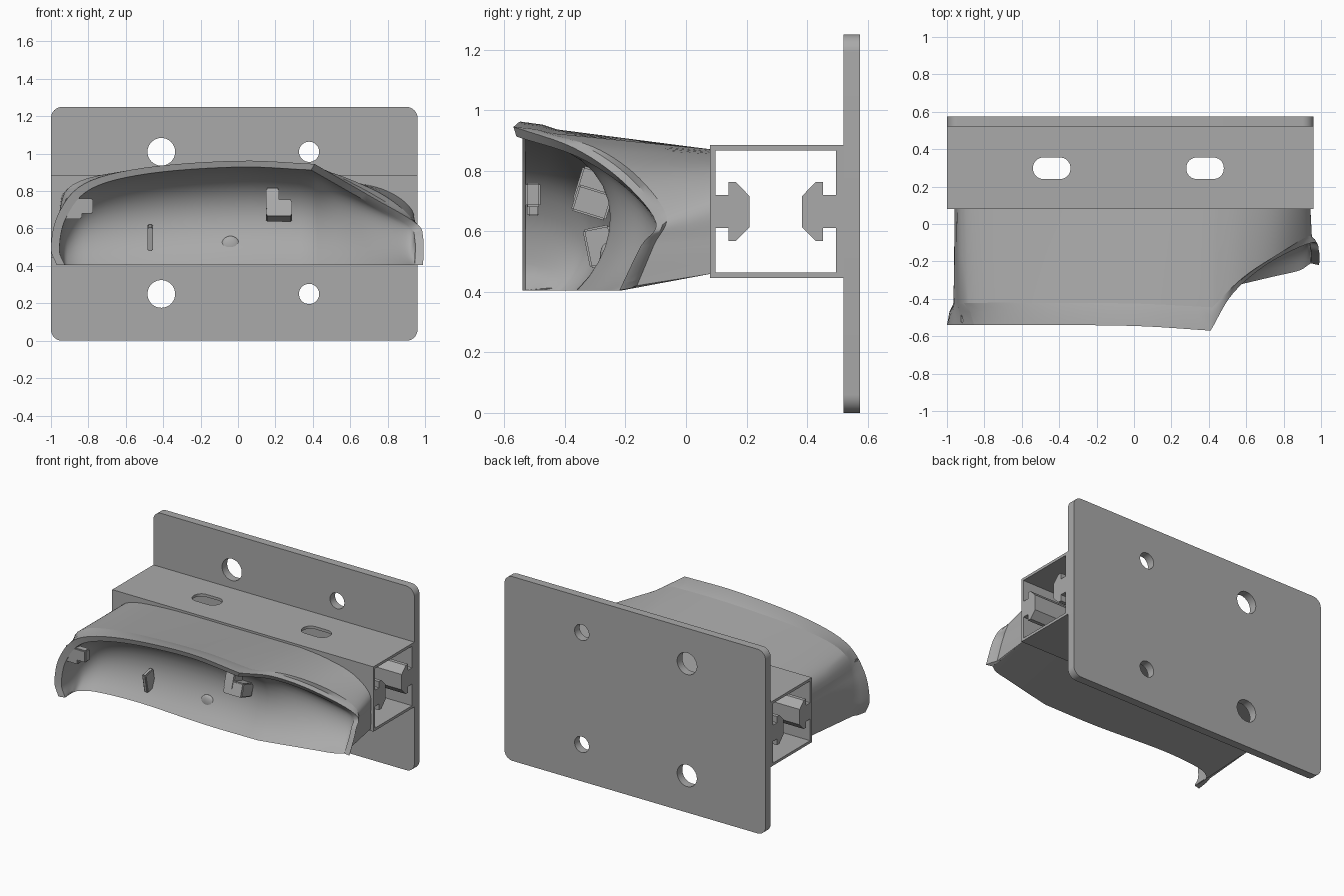
import bpy, bmesh, math
from mathutils import Matrix, Vector

cube = bpy.data.objects.get("Cube")
if cube:
    bpy.data.objects.remove(cube, do_unlink=True)

grey = bpy.data.materials.new("satin_grey")
grey.use_nodes = True
colour = (0.4, 0.4, 0.4, 1)
grey.diffuse_color = colour
grey.node_tree.nodes["Principled BSDF"].inputs["Base Color"].default_value = colour


def add_object(name, bm, angle=30):
    """Weld, turn outward, shade and link a bmesh."""
    bmesh.ops.remove_doubles(bm, verts=bm.verts, dist=0.0002)
    bmesh.ops.recalc_face_normals(bm, faces=bm.faces)
    mesh = bpy.data.meshes.new(name)
    bm.to_mesh(mesh)
    bm.free()
    mesh.materials.clear()
    mesh.materials.append(grey)
    obj = bpy.data.objects.new(name, mesh)
    bpy.context.collection.objects.link(obj)
    bpy.ops.object.select_all(action="DESELECT")
    obj.select_set(True)
    bpy.context.view_layer.objects.active = obj
    bpy.ops.object.shade_smooth_by_angle(angle=math.radians(angle))
    return obj


def slab(name, loops, thickness, matrix):
    """Extrude a flat outline (first loop) with holes (other loops)."""
    curve = bpy.data.curves.new(name, "CURVE")
    curve.dimensions = "2D"
    curve.fill_mode = "BOTH"
    curve.extrude = thickness / 2
    for loop in loops:
        spline = curve.splines.new("POLY")
        spline.points.add(len(loop) - 1)
        for point, (u, v) in zip(spline.points, loop):
            point.co = (u, v, 0, 1)
        spline.use_cyclic_u = True
    temp = bpy.data.objects.new(name + "_outline", curve)
    bpy.context.collection.objects.link(temp)
    graph = bpy.context.evaluated_depsgraph_get()
    mesh = bpy.data.meshes.new_from_object(temp.evaluated_get(graph))
    bm = bmesh.new()
    bm.from_mesh(mesh)
    bm.transform(matrix)
    bpy.data.objects.remove(temp, do_unlink=True)
    bpy.data.meshes.remove(mesh)
    return add_object(name, bm)


def rounded(cx, cy, w, h, r, steps=10):
    """Rounded rectangle; a circle or a slot when r is half a side."""
    pts = []
    for i, (sx, sy) in enumerate([(1, 1), (-1, 1), (-1, -1), (1, -1)]):
        for k in range(steps + 1):
            a = math.pi / 2 * (i + k / steps)
            p = (cx + sx * (w / 2 - r) + r * math.cos(a),
                 cy + sy * (h / 2 - r) + r * math.sin(a))
            if not pts or math.dist(p, pts[-1]) > 0.001:
                pts.append(p)
    if math.dist(pts[0], pts[-1]) < 0.001:
        pts.pop()
    return pts


# Mounting plate with four bolt holes
upright = Matrix.Rotation(math.pi / 2, 4, "X")
holes = [rounded(x, z, 2 * r, 2 * r, r)
         for x, r in ((-0.41, 0.074), (0.38, 0.054)) for z in (0.25, 1.01)]
slab("mounting_plate", [rounded(-0.02, 0.625, 1.96, 1.25, 0.06)] + holes,
     0.055, Matrix.Translation((0, 0.5475, 0)) @ upright)

# Box beam: slotted top and bottom walls
slots = [rounded(x, 0.298, 0.2, 0.115, 0.055) for x in (-0.44, 0.38)]
for name, z in (("beam_bottom_wall", 0.454), ("beam_top_wall", 0.876)):
    slab(name, [[(-1, 0.08), (0.96, 0.08), (0.96, 0.52), (-1, 0.52)]] + slots,
         0.018, Matrix.Translation((0, 0, z)))

# Box beam: front and rear walls, each with a T-shaped inner rail
half = [(0.08, 0.22), (0.098, 0.22), (0.098, 0.055), (0.14, 0.055),
        (0.14, 0.097), (0.165, 0.097), (0.209, 0.052)]
rail = [(y, 0.665 - z) for y, z in half] + [(y, 0.665 + z) for y, z in reversed(half)]
along_x = Matrix(((0, 0, 1, -0.02), (1, 0, 0, 0), (0, 1, 0, 0), (0, 0, 0, 1)))
slab("beam_front_wall", [rail], 1.96, along_x)
slab("beam_rear_wall", [[(0.593 - y if y > 0.09 else 0.52, z) for y, z in rail]],
     1.96, along_x)

# Scoop stations: rim x y z, beam-end x z, floor edge x y, cavity depth y
BASE = 0.405
stations = [
    (-0.97, -0.54, BASE, -0.955, 0.46, -0.926, -0.53, -0.53),
    (-1, -0.54, 0.5, -0.955, 0.55, -0.93, -0.46, -0.42),
    (-0.96, -0.54, 0.68, -0.955, 0.68, -0.91, -0.4, -0.3),
    (-0.82, -0.54, 0.84, -0.9, 0.82, -0.8, -0.35, -0.22),
    (-0.5, -0.54, 0.925, -0.6, 0.865, -0.5, -0.33, -0.18),
    (0, -0.545, 0.962, 0, 0.87, 0, -0.36, -0.18),
    (0.41, -0.57, 0.945, 0.42, 0.87, 0.4, -0.36, -0.19),
    (0.53, -0.37, 0.875, 0.6, 0.85, 0.58, -0.32, -0.15),
    (0.72, -0.21, 0.765, 0.8, 0.8, 0.75, -0.28, -0.1),
    (0.95, -0.1, 0.63, 0.93, 0.7, 0.88, -0.25, -0.08),
    (0.99, -0.15, 0.55, 0.94, 0.57, 0.93, -0.22, -0.13),
    (0.99, -0.22, BASE, 0.94, 0.46, 0.945, -0.21, -0.21),
]


def smooth_rows(rows, steps=6):
    """Catmull-Rom through the rows, ends included."""
    rows = [Vector(r) for r in rows]
    ext = [rows[0] * 2 - rows[1]] + rows + [rows[-1] * 2 - rows[-2]]
    out = []
    for a, b, c, d in zip(ext, ext[1:], ext[2:], ext[3:]):
        for k in range(steps):
            t = k / steps
            out.append(b + (c - a) * (t / 2) + (a * 2 - b * 5 + c * 4 - d) * (t * t / 2)
                       + (b * 3 - a - c * 3 + d) * (t ** 3 / 2))
    return out + [rows[-1]]


def column(s):
    """One closed section: beam end, outer skin, rim, cavity, floor."""
    rim = Vector(s[:3])
    end = Vector((s[3], 0.085, s[4]))
    inner = Vector((rim.x * 0.955, rim.y + 0.01, BASE + (rim.z - BASE) * 0.94))
    floor = Vector((s[5], s[6], BASE))
    neck = Vector((rim.x + (end.x - rim.x) * 0.8, rim.y + (end.y - rim.y) * 0.19,
                   rim.z + (end.z - rim.z) * 0.28))
    flare = rim.lerp(neck, 0.5) + (rim - neck) * 0.12
    flare.y = rim.y + (neck.y - rim.y) * 0.6
    low = floor.lerp(inner, 0.33)
    high = floor.lerp(inner, 0.9)
    low.y = high.y = s[7]
    pts = [end, end.lerp(neck, 0.5), neck, flare, rim]
    n = 12
    for k in range(n + 1):
        t = k / n
        u = 1 - t
        pts.append(inner * u ** 3 + high * (3 * u * u * t) + low * (3 * u * t * t) + floor * t ** 3)
    pts.append(Vector((s[3], 0.085, 0.46)))
    return pts


# Scoop body lofted from sections, with a crease at the front corner
rows = smooth_rows(stations[:7]) + smooth_rows(stations[6:])[1:]
bm = bmesh.new()
grid = [[bm.verts.new(p) for p in column(r)] for r in rows]
for a, b in zip(grid, grid[1:]):
    for i in range(len(a) - 1):
        bm.faces.new((a[i], a[i + 1], b[i + 1], b[i]))
for end in (grid[0], grid[-1]):
    bm.faces.new(end[:6] + end[-1:])
add_object("scoop_body", bm, 35)


def block(name, size, centre, tilt=0):
    bm = bmesh.new()
    bmesh.ops.create_cube(bm, size=1, matrix=Matrix.Translation(centre)
                          @ Matrix.Rotation(tilt, 4, "X") @ Matrix.Diagonal((*size, 1)))
    bmesh.ops.bevel(bm, geom=bm.edges[:], offset=0.006, segments=2, affect="EDGES")
    return add_object(name, bm)


# Clips inside the scoop
block("centre_clip_foot", (0.14, 0.12, 0.09), (0.22, -0.31, 0.695), -0.3)
block("centre_clip_stem", (0.07, 0.1, 0.12), (0.185, -0.31, 0.745), -0.3)
block("small_clip", (0.03, 0.09, 0.13), (-0.47, -0.285, 0.55), 0.2)
block("side_clip", (0.15, 0.05, 0.08), (-0.85, -0.505, 0.72))
block("side_clip_tip", (0.1, 0.04, 0.06), (-0.885, -0.505, 0.68))

# Round boss on the cavity wall
bm = bmesh.new()
bmesh.ops.create_uvsphere(bm, u_segments=24, v_segments=12, radius=0.05,
                          matrix=Matrix.Translation((-0.04, -0.265, 0.51))
                          @ Matrix.Diagonal((1, 0.4, 1, 1)))
add_object("round_boss", bm)
